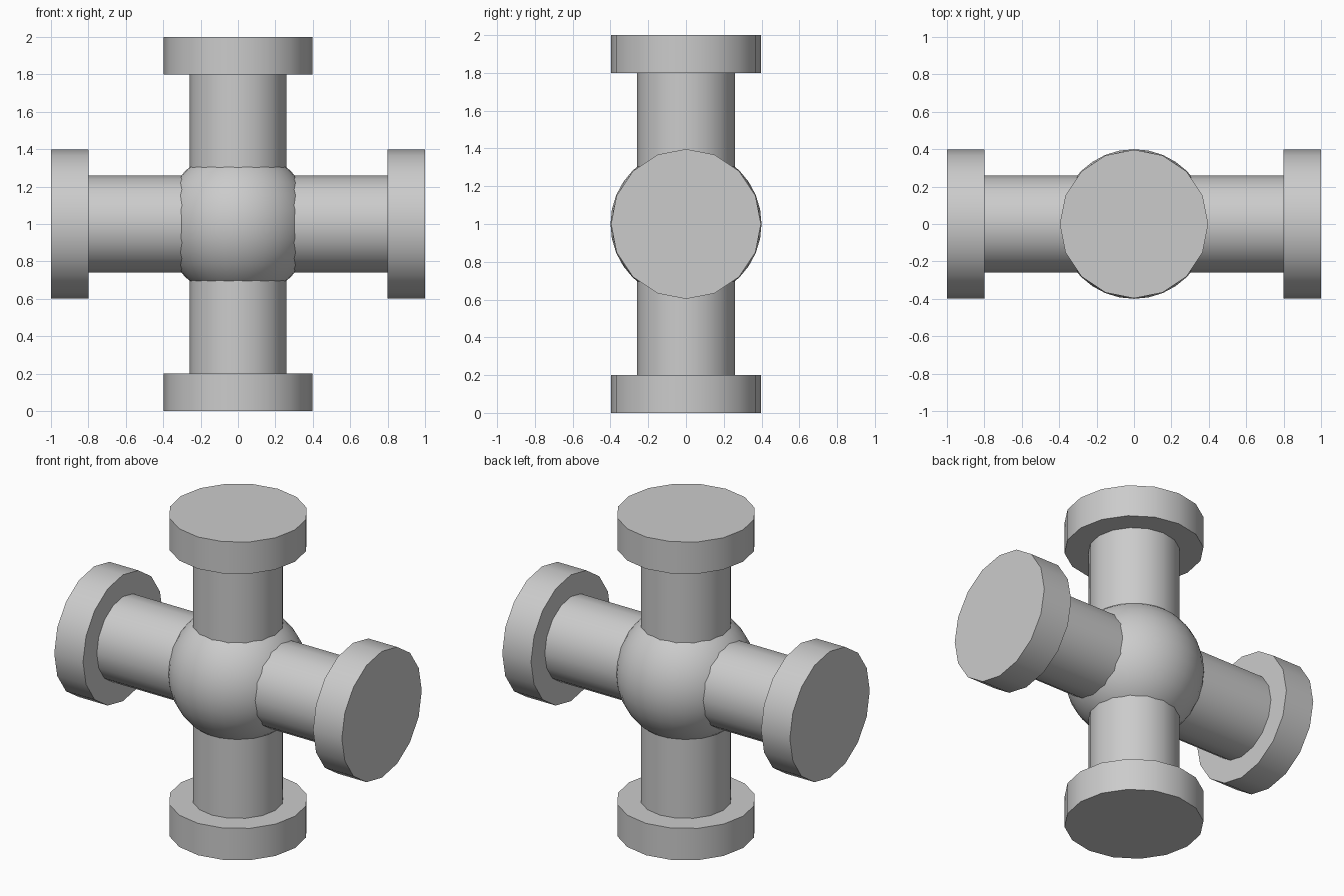
import bpy
from math import pi

if "Cube" in bpy.data.objects:
    bpy.data.objects.remove(bpy.data.objects["Cube"])

CENTRE = 1.0
SIDES = 16


def smooth(obj, name):
    obj.name = name
    bpy.ops.object.shade_smooth_by_angle(angle=pi / 6)


def cylinder(name, radius, length, offset, axis):
    # Cylinder along x or z, offset from the cross centre
    along_x = axis == 'x'
    loc = (offset, 0, CENTRE) if along_x else (0, 0, CENTRE + offset)
    rot = (0, pi / 2, 0) if along_x else (0, 0, 0)
    bpy.ops.mesh.primitive_cylinder_add(vertices=SIDES, radius=radius,
                                        depth=length, location=loc, rotation=rot)
    smooth(bpy.context.object, name)


# Central ball joint
bpy.ops.mesh.primitive_uv_sphere_add(segments=32, ring_count=16, radius=0.4,
                                     location=(0, 0, CENTRE))
smooth(bpy.context.object, "centre_ball")

# Four pipe arms, each ending in a flange
for name, axis, sign in (("left", 'x', -1), ("right", 'x', 1),
                         ("lower", 'z', -1), ("upper", 'z', 1)):
    cylinder(name + "_pipe", 0.26, 0.7, sign * 0.45, axis)
    cylinder(name + "_flange", 0.397, 0.2, sign * 0.9, axis)
